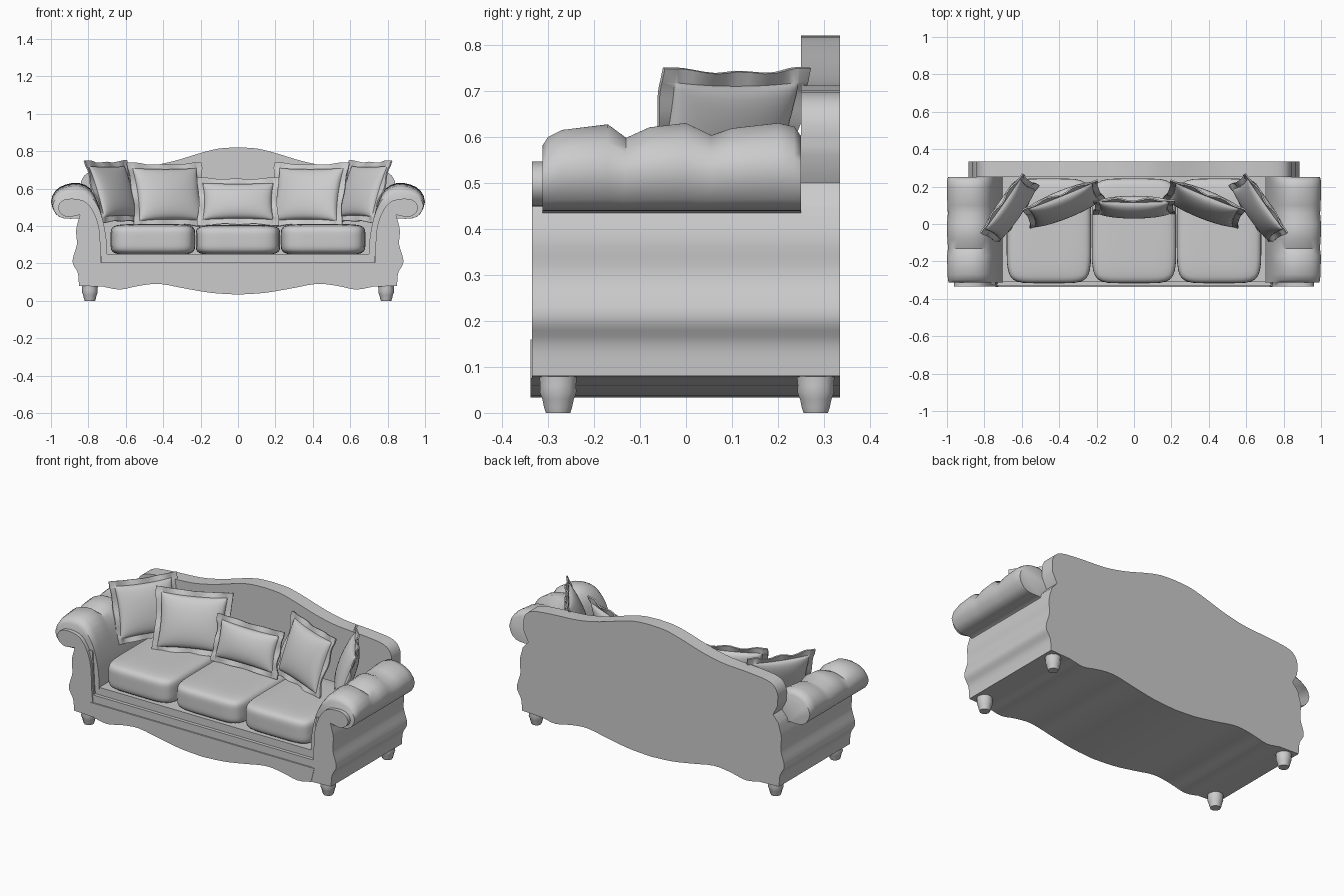
import bpy, bmesh, math
from mathutils import Matrix, Vector

old = bpy.data.objects.get("Cube")
if old:
    bpy.data.objects.remove(old, do_unlink=True)

fabric = bpy.data.materials.new("grey_fabric")
GREY = (0.6, 0.6, 0.6, 1)
fabric.use_nodes = True
fabric.diffuse_color = GREY
fabric.node_tree.nodes["Principled BSDF"].inputs["Base Color"].default_value = GREY


def finish(name, bm, mirror=False, smooth=35):
    bmesh.ops.recalc_face_normals(bm, faces=bm.faces)
    mesh = bpy.data.meshes.new(name)
    bm.to_mesh(mesh)
    bm.free()
    mesh.materials.append(fabric)
    ob = bpy.data.objects.new(name, mesh)
    bpy.context.collection.objects.link(ob)
    bpy.ops.object.select_all(action='DESELECT')
    ob.select_set(True)
    bpy.context.view_layer.objects.active = ob
    bpy.ops.object.shade_smooth_by_angle(angle=math.radians(smooth))
    if mirror:
        ob.modifiers.new("Mirror", 'MIRROR').use_mirror_merge = False
    return ob


def loft(name, sections, mirror=False, smooth=35):
    """Skin a list of equal-length point rings and cap both ends."""
    bm = bmesh.new()
    rings = [[bm.verts.new(p) for p in ring] for ring in sections]
    n = len(rings[0])
    for a, b in zip(rings, rings[1:]):
        for i in range(n):
            j = (i + 1) % n
            bm.faces.new((a[i], a[j], b[j], b[i]))
    bm.faces.new(rings[0])
    bm.faces.new(rings[-1])
    return finish(name, bm, mirror, smooth)


def prism(name, profile, y0, y1, mirror=False):
    return loft(name, [[(x, y, z) for x, z in profile] for y in (y0, y1)], mirror)


def both_sides(half):
    """Complete an outline given from the centre line outwards."""
    return half + [(-x, z) for x, z in reversed(half) if x > 0]


def curve(points, steps=4):
    """Smooth a coarse outline with a Catmull-Rom spline."""
    pts = [Vector(p) for p in points]
    pts = [2 * pts[0] - pts[1]] + pts + [2 * pts[-1] - pts[-2]]
    out = []
    for a, b, c, d in zip(pts, pts[1:], pts[2:], pts[3:]):
        for s in range(steps):
            t = s / steps
            v = (2 * b + (c - a) * t + (2 * a - 5 * b + 4 * c - d) * t ** 2
                 + (3 * b - a - 3 * c + d) * t ** 3) / 2
            out.append(tuple(v))
    return out + [tuple(points[-1])]


# Shared outlines: scalloped lower edge and wavy outer side
apron = curve([(0, .033), (.14, .042), (.28, .065), (.42, .09), (.53, .08),
               (.63, .06), (.72, .075)], 3)
side = curve([(.85, .08), (.857, .15), (.885, .21), (.862, .3), (.865, .38), (.845, .46)])

# Base and seat deck
prism("base", both_sides(apron + [(.74, .16), (0, .16)]), -.338, .335)
prism("seat_rail", both_sides([(0, .15), (.74, .15), (.74, .205), (0, .205)]), -.33, .25)
prism("seat_deck", both_sides([(0, .2), (.74, .2), (.74, .25), (0, .25)]), -.31, .25)

# Humped back
hump = curve([(.84, .56), (.838, .64), (.79, .69), (.66, .708), (.48, .72), (.34, .748),
              (.2, .79), (.1, .814), (0, .82)])
hump[-1] = (0, .82)
back_half = apron + side + [(.81, .5)] + hump
back_outline = back_half + [(-x, z) for x, z in reversed(back_half) if x > .0001]
prism("back", back_outline, .25, .335)

# Arm sides and scrolled arm fronts
prism("arm_side", [(.72, .075)] + side + [(.74, .46)], -.32, .335, True)
scroll = curve([(.845, .46), (.88, .452), (.92, .45), (.955, .475), (.96, .51), (.93, .54),
                (.87, .545), (.81, .525), (.765, .46), (.74, .37), (.735, .25)], 3)
prism("arm_front", [(.72, .075)] + side[:-1] + scroll, -.335, -.30, True)

# Padded arm rolls, gathered in three lobes
pad = curve([(.86, .44), (.93, .44), (.975, .465), (1, .53), (.975, .59), (.92, .622),
             (.85, .63), (.79, .6), (.75, .53), (.725, .44), (.705, .34), (.70, .24)], 2)
pad += [(.78, .24), (.83, .42)]
lobes = [(-.312, .74), (-.30, .84), (-.27, .92), (-.17, .985), (-.13, .83), (-.08, .95),
         (0, 1), (.055, .86), (.1, .94), (.2, 1), (.235, .96), (.25, .85)]
rings = []
for y, s in lobes:
    ring = []
    for x, z in pad:
        lift = max(0, z - .44) * s
        keep = 1 - (1 - s) * .25
        outer = .86 + (x - .86) * keep if x > .86 else x
        ring.append((outer, y, .44 + lift if z > .44 else z))
    rings.append(ring)
loft("arm_roll", rings, True, 45)

# Turned feet
for end, y in (("front", -.278), ("back", .282)):
    foot = []
    for z, r in ((0, .028), (.012, .032), (.03, .036), (.045, .042), (.06, .041), (.09, .044)):
        foot.append([(.792 + r * math.cos(k * math.tau / 10), y + r * math.sin(k * math.tau / 10), z)
                     for k in range(10)])
    loft(end + "_feet", foot, True, 50)


# Seat cushions: rounded boxes
def cushion(name, x, width, top):
    bm = bmesh.new()
    bmesh.ops.create_cube(bm, size=2)
    bmesh.ops.subdivide_edges(bm, edges=bm.edges, cuts=13, use_grid_fill=True)
    size = Vector((width / 2, .28, (top - .245) / 2))
    for v in bm.verts:
        # widen the rounded zone by easing points towards the edges
        p = Vector([math.sin(c * math.pi / 2) for c in v.co])
        p /= sum(abs(c) ** 6 for c in p) ** (1 / 6)
        v.co = Vector((x + p.x * size.x, -.037 + p.y * size.y, .245 + (p.z + 1) * size.z))
    return finish(name, bm, x > 0, 60)


cushion("middle_seat_cushion", 0, .452, .405)
cushion("side_seat_cushions", .455, .452, .41)


# Throw pillows: puffed centre with a thin wavy flange
def pillow(name, width, height, puff, place, yaw, tilt, mirror):
    n, rim = 16, .03
    bm = bmesh.new()
    inner = Vector((width / 2 - rim, height / 2 - rim))
    steps = [-1 - 1e-6] + [math.sin((2 * i / n - 1) * math.pi / 2) for i in range(n + 1)] + [1 + 1e-6]
    turn = Matrix.Translation(place) @ Matrix.Rotation(math.radians(yaw), 4, 'Z') \
        @ Matrix.Rotation(math.radians(-tilt), 4, 'X')
    for face in (-1, 1):
        grid = []
        for a in steps:
            row = []
            for b in steps:
                u, v = max(-1, min(1, a)), max(-1, min(1, b))
                x = u * inner.x * (1 - .06 * (1 - v * v))
                z = v * inner.y * (1 - .06 * (1 - u * u))
                y = face * (.004 + puff * ((1 - u * u) * (1 - v * v)) ** .42)
                if abs(a) > 1 or abs(b) > 1:
                    x += rim * (abs(a) > 1) * (1 if a > 0 else -1)
                    z += rim * (abs(b) > 1) * (1 if b > 0 else -1)
                    y += .009 * math.sin(7 * a + 5 * b)
                row.append(bm.verts.new(turn @ Vector((x, y, z))))
            grid.append(row)
        for r, s in zip(grid, grid[1:]):
            for k in range(len(r) - 1):
                bm.faces.new((r[k], r[k + 1], s[k + 1], s[k]))
    # close the outer rim between front and back
    edges = [e for e in bm.edges if e.is_boundary]
    bmesh.ops.bridge_loops(bm, edges=edges)
    return finish(name, bm, mirror, 40)


pillow("middle_pillow", .44, .265, .05, (0, .09, .53), 0, 18, False)
pillow("inner_pillows", .43, .36, .055, (.375, .105, .567), -22, 20, True)
pillow("outer_pillows", .39, .35, .045, (.665, .08, .583), -55, 20, True)
